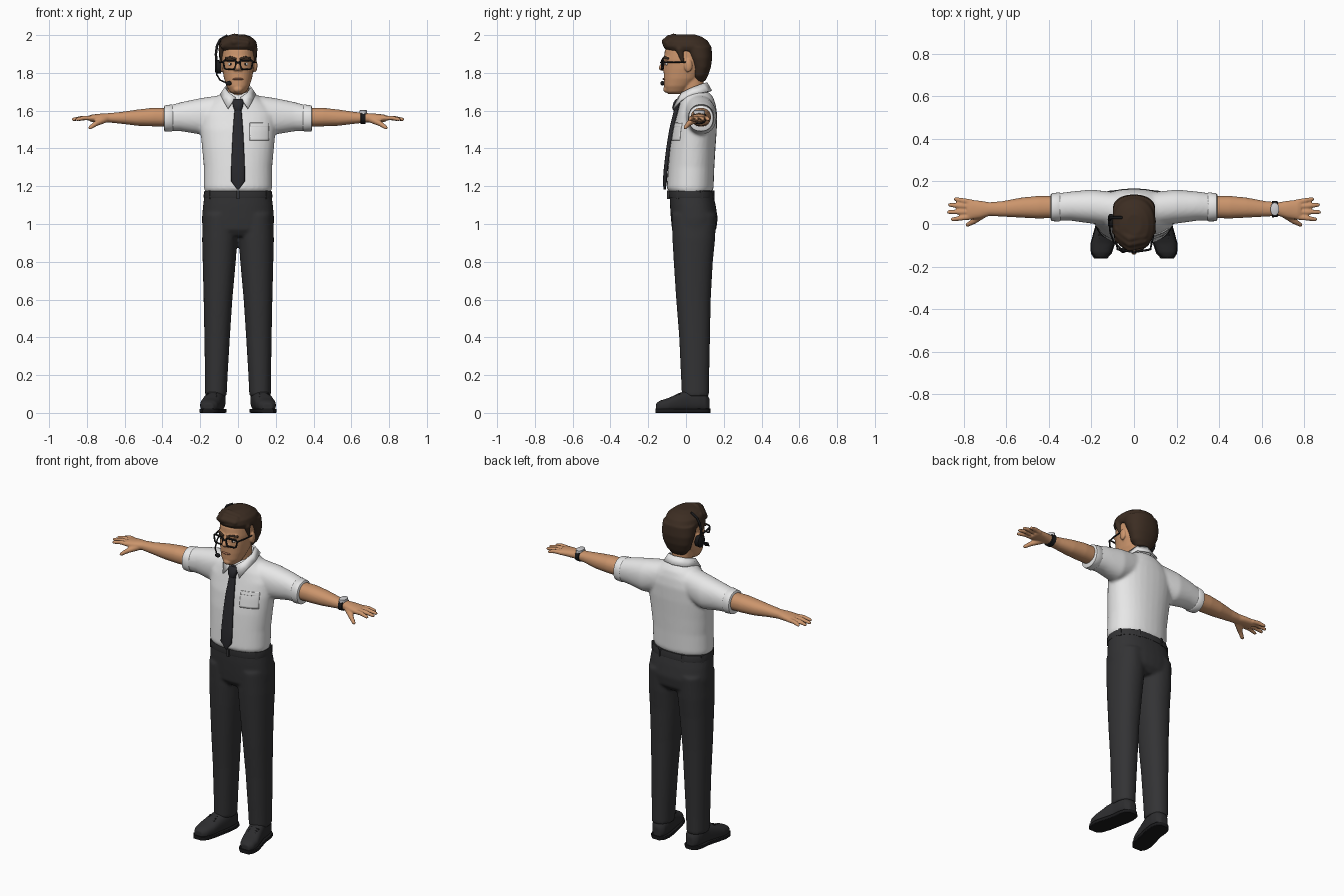
import bpy, bmesh, math
from mathutils import Vector, Matrix

if "Cube" in bpy.data.objects:
    bpy.data.objects.remove(bpy.data.objects["Cube"])


def material(name, r, g, b):
    m = bpy.data.materials.new(name)
    m.use_nodes = True
    m.diffuse_color = (r, g, b, 1)
    m.node_tree.nodes["Principled BSDF"].inputs["Base Color"].default_value = (r, g, b, 1)
    return m


SKIN = material("skin", .60, .30, .15)
SHIRT = material("white cotton", .80, .80, .80)
HAIR = material("brown hair", .045, .026, .016)
CLOTH = material("charcoal cloth", .033, .033, .035)
TIE = material("dark tie", .022, .022, .026)
LEATHER = material("shoe leather", .026, .026, .028)
BLACK = material("black plastic", .010, .010, .011)
SILVER = material("silver", .62, .62, .64)
LIP = material("lips", .40, .17, .10)
EYE = material("eye white", .70, .68, .64)


def loft(bm, axis, rings, p=2.2, n=32):
    """Closed loft; each ring is (position, centre a, centre b, radius a, radius b)."""
    loops = []
    for pos, ca, cb, ra, rb in rings:
        loop = []
        for i in range(n):
            t = 2 * math.pi * i / n
            c, s = math.cos(t), math.sin(t)
            a = ca + ra * math.copysign(abs(c) ** (2 / p), c)
            b = cb + rb * math.copysign(abs(s) ** (2 / p), s)
            co = {"x": (pos, a, b), "y": (a, pos, b), "z": (a, b, pos)}[axis]
            loop.append(bm.verts.new(co))
        loops.append(loop)
    for lo, hi in zip(loops, loops[1:]):
        for i in range(n):
            bm.faces.new((lo[i], lo[(i + 1) % n], hi[(i + 1) % n], hi[i]))
    bm.faces.new(loops[0])
    bm.faces.new(loops[-1])


def span(z, out, inn, front, back):
    """Ring from its extents instead of centre and radius."""
    return (z, (out + inn) / 2, (front + back) / 2, abs(out - inn) / 2, (back - front) / 2)


def body(z, half, front, back):
    return span(z, half, -half, front, back)


def blob(bm, centre, radii):
    m = Matrix.Translation(centre) @ Matrix.Diagonal((*radii, 1))
    bmesh.ops.create_uvsphere(bm, u_segments=20, v_segments=12, radius=1, matrix=m)


def bone(bm, a, b, ra, rb, caps=True):
    a, b = Vector(a), Vector(b)
    rot = (b - a).to_track_quat("Z", "Y").to_matrix().to_4x4()
    bmesh.ops.create_cone(bm, cap_ends=True, segments=20, radius1=ra, radius2=rb,
                          depth=(b - a).length, matrix=Matrix.Translation((a + b) / 2) @ rot)
    if caps:
        blob(bm, a, (ra,) * 3)
        blob(bm, b, (rb,) * 3)


def finish(name, bm, mat, voxel=0, relax=4):
    """Make the object; a voxel size fuses its pieces into one smooth skin."""
    bmesh.ops.recalc_face_normals(bm, faces=bm.faces)
    me = bpy.data.meshes.new(name)
    bm.to_mesh(me)
    bm.free()
    me.materials.append(mat)
    ob = bpy.data.objects.new(name, me)
    bpy.context.collection.objects.link(ob)
    if voxel:
        r = ob.modifiers.new("fuse", "REMESH")
        r.mode, r.voxel_size, r.use_smooth_shade = "VOXEL", voxel, True
        s = ob.modifiers.new("relax", "SMOOTH")
        s.factor, s.iterations = .5, relax
    else:
        bpy.ops.object.select_all(action="DESELECT")
        ob.select_set(True)
        bpy.context.view_layer.objects.active = ob
        bpy.ops.object.shade_smooth_by_angle(angle=math.radians(50))
    return ob


def wire(name, points, radius, mat, cyclic=False):
    bm = bmesh.new()
    ends = points[1:] + points[:1] if cyclic else points[1:]
    for a, b in zip(points, ends):
        bone(bm, a, b, radius, radius)
    return finish(name, bm, mat)


# Shirt: torso and short sleeves
bm = bmesh.new()
loft(bm, "z", [body(1.165, .172, -.085, .135), body(1.19, .181, -.102, .146), body(1.3, .181, -.095, .15),
               body(1.4, .19, -.086, .156), body(1.5, .2, -.07, .163), body(1.58, .2, -.048, .165),
               body(1.63, .165, -.035, .158), body(1.67, .115, -.025, .145), body(1.7, .078, -.015, .12)])
for s in (-1, 1):
    loft(bm, "x", [(s * .05, .065, 1.6, .08, .088), (s * .2, .082, 1.57, .08, .096),
                   (s * .3, .084, 1.568, .068, .077), (s * .37, .08, 1.56, .063, .066)])
shirt = finish("shirt", bm, SHIRT, .009, 6)
for s, side in ((-1, "right"), (1, "left")):
    bm = bmesh.new()
    loft(bm, "x", [(s * .345, .08, 1.561, .064, .067), (s * .352, .08, 1.561, .069, .072),
                   (s * .388, .079, 1.559, .065, .068), (s * .392, .079, 1.559, .058, .061)])
    finish(side + "_sleeve_cuff", bm, SHIRT)

# Chest pocket and its hem follow the shirt front
for name, z, h, t in (("chest_pocket", 1.487, .046, .006), ("pocket_hem", 1.525, .01, .009)):
    bm = bmesh.new()
    place = Matrix.Translation((.112, -.25, z)) @ Matrix.Rotation(math.pi / 2, 4, "X") @ Matrix.Diagonal((.05, h, 1, 1))
    bmesh.ops.create_grid(bm, x_segments=12, y_segments=8, size=1, matrix=place)
    pocket = finish(name, bm, SHIRT)
    w = pocket.modifiers.new("lie_on_shirt", "SHRINKWRAP")
    w.target, w.wrap_method, w.use_project_y = shirt, "PROJECT", True
    k = pocket.modifiers.new("thickness", "SOLIDIFY")
    k.thickness, k.offset = t, 0

# Collar stand, sloping down to the front, and folded collar
bm = bmesh.new()
loft(bm, "z", [(1.64, 0, .04, .07, .07), (1.7, 0, .037, .064, .07), (1.705, 0, .037, .058, .064)])
for v in bm.verts:
    v.co.z += (v.co.y - .035) * .45
finish("collar_stand", bm, SHIRT)
top = [(.012, -.04, 1.668), (.048, -.02, 1.695), (.067, .035, 1.722), (.052, .088, 1.742), (0, .109, 1.748)]
hem = [(.054, -.066, 1.61), (.078, -.025, 1.655), (.092, .035, 1.685), (.07, .112, 1.7), (0, .134, 1.704)]
bm = bmesh.new()
for s in (-1, 1):
    rows = [[bm.verts.new((s * x, y, z)) for x, y, z in row] for row in (top, hem)]
    for i in range(len(top) - 1):
        bm.faces.new((rows[0][i], rows[0][i + 1], rows[1][i + 1], rows[1][i]))
bmesh.ops.remove_doubles(bm, verts=bm.verts, dist=.0005)
collar = finish("collar", bm, SHIRT)
k = collar.modifiers.new("thickness", "SOLIDIFY")
k.thickness, k.offset = .009, 0

# Tie blade and knot
bm = bmesh.new()
loft(bm, "z", [(1.183, 0, -.113, .004, .006), (1.225, 0, -.112, .036, .011), (1.3, 0, -.106, .036, .011),
               (1.4, 0, -.094, .032, .011), (1.5, 0, -.077, .027, .012), (1.61, 0, -.05, .018, .012)], p=3)
finish("tie_blade", bm, TIE)
bm = bmesh.new()
loft(bm, "z", [(1.6, 0, -.054, .017, .014), (1.615, 0, -.054, .024, .019), (1.645, 0, -.046, .03, .02),
               (1.662, 0, -.038, .026, .014)], p=2.6)
finish("tie_knot", bm, TIE)

# Trousers: hips and both legs
bm = bmesh.new()
loft(bm, "z", [body(1.18, .174, -.087, .139), body(1.1, .185, -.085, .157), body(1.03, .191, -.08, .168),
               body(.97, .188, -.074, .16), body(.935, .165, -.05, .13)], p=2.4)
for s in (-1, 1):
    loft(bm, "z", [span(z, s * out, s * inn, f, b) for z, out, inn, f, b in (
        (1.05, .185, .01, -.076, .16), (.92, .19, .003, -.072, .154), (.8, .187, .012, -.065, .142),
        (.6, .182, .03, -.052, .131), (.4, .178, .043, -.036, .127), (.2, .175, .055, -.027, .123),
        (.09, .174, .06, -.022, .122))])
finish("trousers", bm, CLOTH, .009, 4)
bm = bmesh.new()
loft(bm, "z", [body(1.138, .181, -.089, .15), body(1.145, .183, -.091, .151), body(1.176, .178, -.09, .146)], p=2.4)
for deg in (25, 65, 115, 155, 215, 270, 325):
    a = math.radians(deg)
    m = Matrix.Translation((.18 * math.cos(a), .029 + .12 * math.sin(a), 1.155)) @ Matrix.Rotation(a, 4, "Z")
    bmesh.ops.create_cube(bm, size=1, matrix=m @ Matrix.Diagonal((.02, .014, .045, 1)))
finish("waistband", bm, CLOTH)

# Shoes: uppers over flat soles, toes turned out
plan = [(.125, .112, .022, .07), (.105, .113, .042, .105), (.07, .115, .05, .125), (.02, .12, .05, .122),
        (-.04, .135, .052, .1), (-.09, .147, .054, .076), (-.135, .154, .045, .062), (-.158, .157, .026, .048)]
for s, side in ((-1, "right"), (1, "left")):
    bm = bmesh.new()
    loft(bm, "y", [(y, s * x, h / 2 + .004, w, h / 2) for y, x, w, h in plan], p=2.5)
    finish(side + "_shoe", bm, LEATHER, .006, 4)
    bm = bmesh.new()
    loft(bm, "y", [(y * 1.03, s * x, .011, w + .004, .011) for y, x, w, h in plan], p=9)
    finish(side + "_shoe_sole", bm, BLACK)
    bm = bmesh.new()
    for y, z in ((-.035, .105), (-.05, .098), (-.065, .09)):
        bone(bm, (s * .115, y, z - .005), (s * .162, y, z - .005), .005, .005)
    finish(side + "_shoe_laces", bm, BLACK)

# Arms with palm, fingers and thumb
for s, side in ((-1, "right"), (1, "left")):
    bm = bmesh.new()
    loft(bm, "x", [(s * x, y, z, ry, rz) for x, y, z, ry, rz in (
        (.34, .08, 1.565, .051, .05), (.45, .079, 1.566, .053, .049), (.53, .077, 1.563, .047, .043),
        (.62, .071, 1.562, .036, .031), (.68, .07, 1.562, .032, .025), (.72, .068, 1.562, .041, .023),
        (.77, .067, 1.56, .047, .02), (.785, .067, 1.559, .044, .016))])
    for y0, x1, y1 in ((.103, .838, .117), (.081, .866, .09), (.057, .871, .056), (.034, .852, .022)):
        knuckle = (s * (x1 + .77) / 2, (y0 + y1) / 2, 1.562)
        bone(bm, (s * .765, y0, 1.56), knuckle, .013, .012)
        bone(bm, knuckle, (s * x1, y1, 1.554), .012, .0095)
    bone(bm, (s * .705, .05, 1.555), (s * .752, .014, 1.532), .02, .014)
    bone(bm, (s * .752, .014, 1.532), (s * .783, -.004, 1.51), .014, .01)
    finish(side + "_arm_and_hand", bm, SKIN, .005, 4)

# Wristwatch
bm = bmesh.new()
loft(bm, "x", [(.648, .07, 1.562, .036, .031), (.65, .07, 1.562, .039, .034),
               (.674, .07, 1.562, .037, .032), (.676, .07, 1.562, .034, .029)])
finish("watch_strap", bm, BLACK)
bm = bmesh.new()
loft(bm, "z", [(1.582, .662, .07, .02, .031), (1.6, .662, .07, .02, .03), (1.603, .662, .07, .016, .025)])
finish("watch_case", bm, SILVER)

# Head with neck, ears, nose and brow ridge
bm = bmesh.new()
loft(bm, "z", [(1.62, 0, .045, .057, .06), (1.7, 0, .037, .055, .058), (1.8, 0, .03, .055, .06)])
loft(bm, "z", [body(1.688, .024, -.094, -.03), body(1.7, .043, -.108, .0), body(1.73, .061, -.117, .03),
               body(1.77, .074, -.118, .07), body(1.82, .083, -.118, .1), body(1.87, .088, -.118, .115),
               body(1.92, .086, -.112, .115), body(1.96, .07, -.085, .1), body(1.98, .04, -.05, .06)])
bone(bm, (0, -.112, 1.862), (0, -.131, 1.826), .011, .014)
for s in (-1, 1):
    blob(bm, (s * .013, -.119, 1.82), (.012, .013, .01))
    blob(bm, (s * .091, .012, 1.838), (.012, .022, .034))
    bone(bm, (s * .015, -.113, 1.874), (s * .055, -.097, 1.876), .011, .01)
blob(bm, (0, -.103, 1.713), (.026, .018, .018))
finish("head", bm, SKIN, .0048, 3)
bm = bmesh.new()
blob(bm, (0, -.115, 1.767), (.029, .009, .006))
finish("mouth", bm, LIP)
for s, side in ((-1, "right"), (1, "left")):
    bm = bmesh.new()
    blob(bm, (s * .037, -.1, 1.847), (.016, .01, .009))
    finish(side + "_eye", bm, EYE)
    bm = bmesh.new()
    blob(bm, (s * .037, -.107, 1.847), (.007, .005, .007))
    finish(side + "_iris", bm, BLACK)
    wire(side + "_eyebrow", [(s * .014, -.122, 1.875), (s * .04, -.114, 1.883), (s * .064, -.096, 1.877)], .006, HAIR)

# Hair: crown, back, sideburns and swept fringe
bm = bmesh.new()
loft(bm, "z", [body(1.915, .094, -.1, .13), body(1.94, .103, -.122, .133), body(1.97, .095, -.116, .115),
               body(1.992, .068, -.088, .082), body(2.004, .035, -.05, .045)])
loft(bm, "z", [body(1.755, .045, .045, .1), body(1.785, .073, .03, .117), body(1.83, .09, .028, .132),
               body(1.88, .1, .005, .139), body(1.94, .1, -.03, .135)])
for s in (-1, 1):
    bone(bm, (s * .084, -.035, 1.925), (s * .084, -.018, 1.862), .02, .009)
for y, z in ((-.1, 1.962), (-.08, 1.98), (-.055, 1.988)):
    bone(bm, (.05, y, z - .004), (-.02, y - .012, z + .003), .012, .018)
    bone(bm, (-.02, y - .012, z + .003), (-.078, y + .03, z - .02), .018, .016)
finish("hair", bm, HAIR, .006, 3)

# Spectacles
for s, side in ((-1, "right"), (1, "left")):
    corners = [(-.033, .016), (-.026, .023), (.028, .023), (.035, .016), (.029, -.017), (.021, -.023), (-.021, -.023), (-.029, -.017)]
    wire(side + "_spectacle_rim", [(s * (.043 + x), -.129 + .3 * max(x, 0), 1.843 + z) for x, z in corners], .0045, BLACK, True)
    wire(side + "_spectacle_temple", [(s * .077, -.118, 1.856), (s * .09, -.06, 1.857), (s * .095, .02, 1.855)], .0042, BLACK)
wire("spectacle_bridge", [(-.012, -.13, 1.852), (0, -.134, 1.855), (.012, -.13, 1.852)], .0045, BLACK)

# One-sided headset: earpiece, band, boom and microphone
bm = bmesh.new()
loft(bm, "x", [(-.09, .015, 1.832, .03, .034), (-.115, .015, 1.832, .032, .036), (-.122, .015, 1.832, .022, .026)])
finish("headset_earpiece", bm, BLACK)
wire("headset_band", [(-.114, .018, 1.85), (-.117, .022, 1.9), (-.111, .028, 1.945), (-.096, .03, 1.975), (-.06, .03, 1.996)], .0065, BLACK)
wire("headset_boom", [(-.116, .0, 1.825), (-.112, -.04, 1.79), (-.095, -.085, 1.762), (-.06, -.118, 1.747)], .004, BLACK)
bm = bmesh.new()
blob(bm, (-.05, -.124, 1.745), (.016, .012, .012))
finish("headset_microphone", bm, BLACK)
